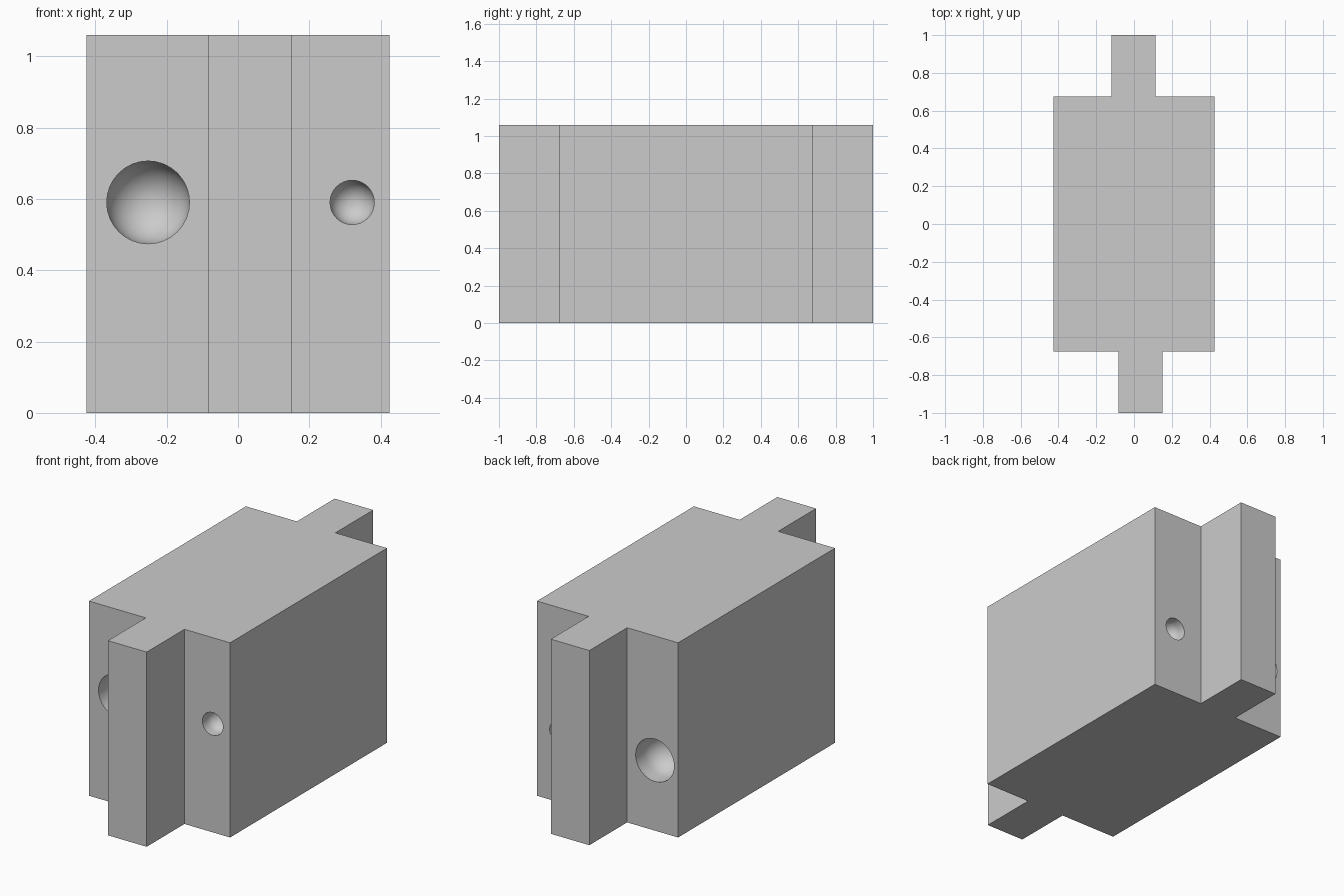
import bpy, bmesh, math

cube = bpy.data.objects.get("Cube")
if cube:
    bpy.data.objects.remove(cube, do_unlink=True)

HEIGHT, HALF_W, PANEL_Y = 1.06, 0.425, 0.675

grey = bpy.data.materials.new("plain grey")
grey.use_nodes = True
grey.diffuse_color = (0.6, 0.6, 0.6, 1)
grey.node_tree.nodes["Principled BSDF"].inputs["Base Color"].default_value = (0.6, 0.6, 0.6, 1)


def make_object(name, bm):
    bmesh.ops.recalc_face_normals(bm, faces=bm.faces)
    mesh = bpy.data.meshes.new(name)
    bm.to_mesh(mesh)
    bm.free()
    mesh.materials.append(grey)
    obj = bpy.data.objects.new(name, mesh)
    bpy.context.collection.objects.link(obj)
    return obj


def pocket_cutter(name, x, z, radius, side, segments=32):
    """Round-bottomed plug entering the panel on side -1 (front) or 1 (back)."""
    straight = 0.6 * radius
    profile = [(-0.05, radius)]
    for i in range(9):
        a = math.radians(10 * i)
        profile.append((straight + radius * math.sin(a), radius * math.cos(a)))
    bm = bmesh.new()
    rings = []
    for depth, r in profile:
        rings.append([bm.verts.new((x + r * math.cos(t), side * (PANEL_Y - depth), z + r * math.sin(t)))
                      for t in (2 * math.pi * k / segments for k in range(segments))])
    for a, b in zip(rings, rings[1:]):
        for k in range(segments):
            n = (k + 1) % segments
            bm.faces.new((a[k], a[n], b[n], b[k]))
    bm.faces.new(rings[0])
    bm.faces.new(rings[-1])
    obj = make_object(name, bm)
    obj.hide_render = True
    return obj


# Block with an offset rib on each end, extruded from its plan outline
outline = [(-HALF_W, -PANEL_Y), (-0.083, -PANEL_Y), (-0.083, -1), (0.15, -1), (0.15, -PANEL_Y),
           (HALF_W, -PANEL_Y), (HALF_W, PANEL_Y), (0.114, PANEL_Y), (0.114, 1),
           (-0.118, 1), (-0.118, PANEL_Y), (-HALF_W, PANEL_Y)]
bm = bmesh.new()
base = bm.faces.new([bm.verts.new((x, y, 0)) for x, y in outline])
top = bmesh.ops.extrude_face_region(bm, geom=[base])
bmesh.ops.translate(bm, vec=(0, 0, HEIGHT),
                    verts=[v for v in top["geom"] if isinstance(v, bmesh.types.BMVert)])
block = make_object("ribbed_block", bm)

# A large and a small round pocket beside each rib
cutters = []
for label, side, shift, z in (("front", -1, 0.0, 0.59), ("back", 1, -0.033, 0.383)):
    cutters.append(pocket_cutter(label + "_large_cutter", -0.252 + shift, z, 0.116, side))
    cutters.append(pocket_cutter(label + "_small_cutter", 0.32 + shift, z, 0.062, side))

bpy.ops.object.select_all(action="DESELECT")
bpy.context.view_layer.objects.active = block
block.select_set(True)
for cutter in cutters:
    mod = block.modifiers.new(cutter.name, "BOOLEAN")
    mod.operation = "DIFFERENCE"
    mod.solver = "EXACT"
    mod.object = cutter
    bpy.ops.object.modifier_apply(modifier=mod.name)
for cutter in cutters:
    bpy.data.objects.remove(cutter, do_unlink=True)

bpy.ops.object.shade_smooth_by_angle(angle=math.radians(30))
